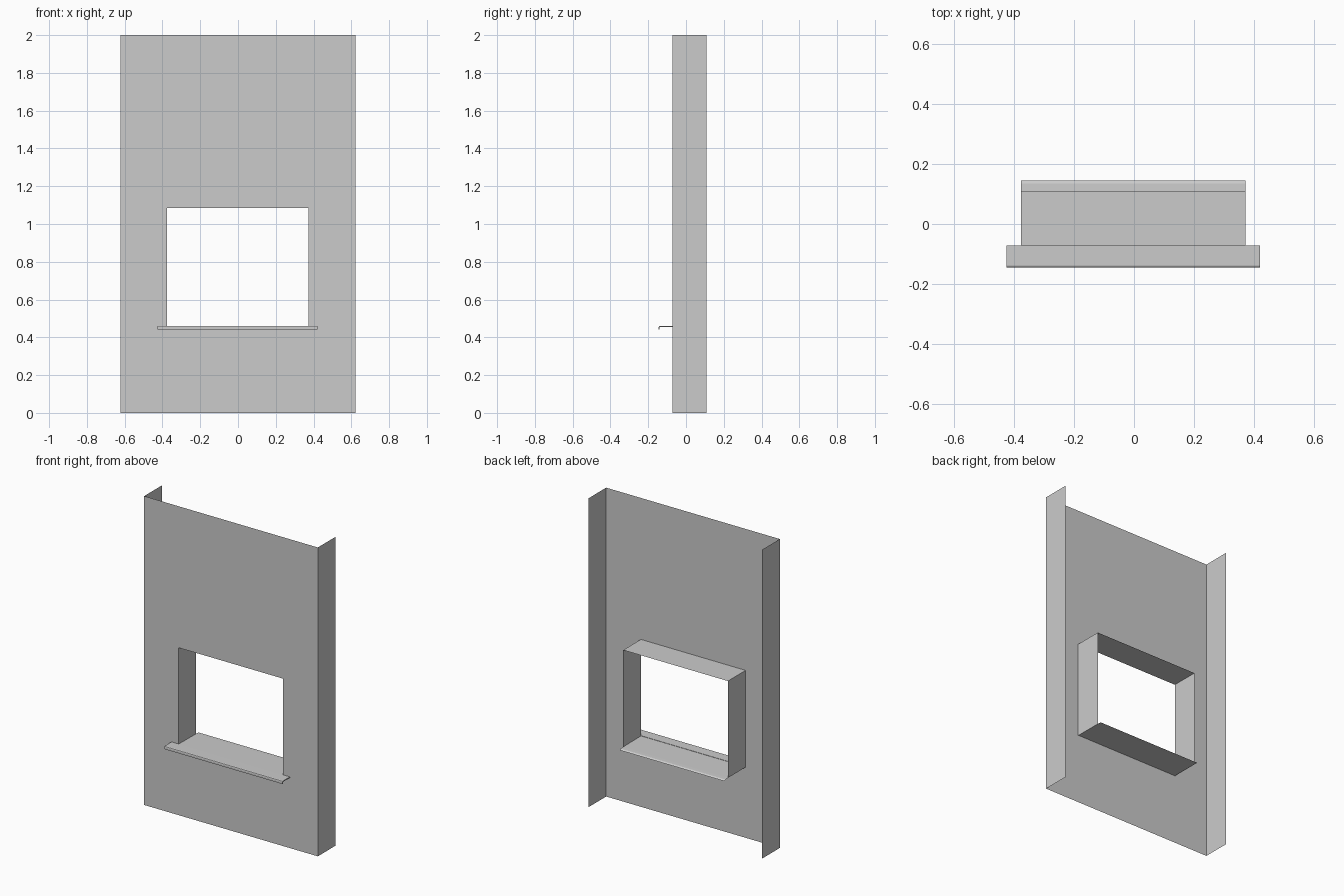
import bpy

if "Cube" in bpy.data.objects:
    bpy.data.objects.remove(bpy.data.objects["Cube"])

# Key dimensions
HALF_W, HEIGHT = 0.622, 2.0
Y_FRONT, Y_BACK = -0.0715, 0.1095
OPEN_L, OPEN_R, OPEN_B, OPEN_T = -0.377, 0.373, 0.457, 1.084
SILL_L, SILL_R = -0.426, 0.421


def make_object(name, verts, faces):
    mesh = bpy.data.meshes.new(name)
    mesh.from_pydata(verts, [], faces)
    mesh.update()
    obj = bpy.data.objects.new(name, mesh)
    bpy.context.collection.objects.link(obj)
    return obj


def rectangle(left, right, bottom, top, y):
    return [(left, y, bottom), (right, y, bottom), (right, y, top), (left, y, top)]


def sweep_x(name, profile, left, right, closed=False):
    """Extrude a (y, z) profile along x; closed profiles get end caps."""
    n = len(profile)
    verts = [(x, y, z) for x in (left, right) for y, z in profile]
    faces = [(i, (i + 1) % n, n + (i + 1) % n, n + i) for i in range(n if closed else n - 1)]
    if closed:
        faces += [tuple(reversed(range(n))), tuple(range(n, 2 * n))]
    return make_object(name, verts, faces)


# Wall face with a window hole: outer and inner rings joined by quads
ring = rectangle(-HALF_W, HALF_W, 0, HEIGHT, Y_FRONT) + \
    rectangle(OPEN_L, OPEN_R, OPEN_B, OPEN_T, Y_FRONT)
make_object("wall_face", ring,
            [(i, (i + 1) % 4, 4 + (i + 1) % 4, 4 + i) for i in range(4)])

# Side returns of the wall, open at top, bottom and back
for side, label in ((-1, "left"), (1, "right")):
    x = side * HALF_W
    quad = [(x, Y_FRONT, 0), (x, Y_BACK, 0), (x, Y_BACK, HEIGHT), (x, Y_FRONT, HEIGHT)]
    make_object("wall_return_" + label, quad, [(0, 1, 2, 3)[::side]])

# Window reveal: two jambs and the header
reveal = rectangle(OPEN_L, OPEN_R, OPEN_B, OPEN_T, Y_FRONT) + \
    rectangle(OPEN_L, OPEN_R, OPEN_B, OPEN_T, Y_BACK)
make_object("window_reveal", reveal, [(1, 5, 6, 2), (2, 6, 7, 3), (3, 7, 4, 0)])

# Thin sill sheet inside the opening, dipping slightly at its back edge
sweep_x("inner_sill",
        [(Y_FRONT, 0.459), (Y_BACK, 0.457), (0.135, 0.456), (0.145, 0.449)],
        OPEN_L, OPEN_R)

# Projecting outer sill with a folded-down front lip
sweep_x("outer_sill",
        [(Y_FRONT, 0.461), (-0.138, 0.461), (-0.143, 0.459), (-0.145, 0.454),
         (-0.145, 0.442), (-0.139, 0.442), (-0.139, 0.452), (-0.136, 0.455),
         (Y_FRONT, 0.455)],
        SILL_L, SILL_R, closed=True)
